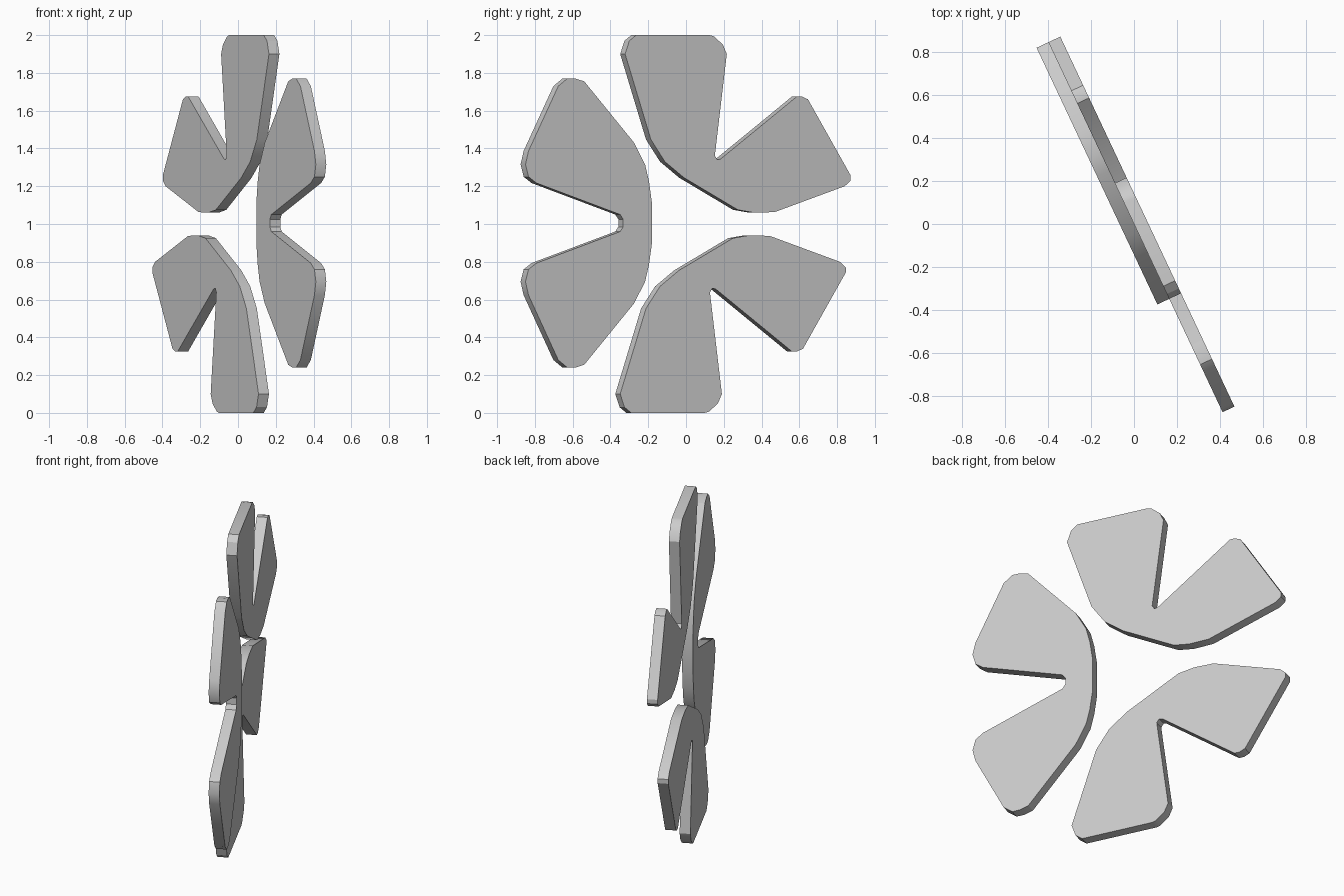
import bpy
import bmesh
import math
from mathutils import Matrix, Vector

default_cube = bpy.data.objects.get("Cube")
if default_cube:
    bpy.data.objects.remove(default_cube, do_unlink=True)

# Single plain grey
grey = bpy.data.materials.new("plain grey")
grey.use_nodes = True
grey.diffuse_color = (0.6, 0.6, 0.6, 1)
grey.node_tree.nodes["Principled BSDF"].inputs["Base Color"].default_value = grey.diffuse_color

THICKNESS = 0.061
# The upright emblem plane is turned about z: along, up and normal directions
along = Vector((-0.426, 0.905, 0)).normalized()
up = Vector((0, 0, 1))
normal = along.cross(up)
plane = Matrix((along, up, normal)).transposed().to_4x4()


def add_plate(name, outline, centre_height, back_offset):
    """Extrude a flat outline into a plate standing in the turned plane."""
    bm = bmesh.new()
    face = bm.faces.new([bm.verts.new((u, v, back_offset)) for u, v in outline])
    result = bmesh.ops.extrude_face_region(bm, geom=[face], use_keep_orig=True)
    moved = [g for g in result["geom"] if isinstance(g, bmesh.types.BMVert)]
    bmesh.ops.translate(bm, verts=moved, vec=(0, 0, THICKNESS))
    bmesh.ops.recalc_face_normals(bm, faces=bm.faces)
    bm.transform(Matrix.Translation((0, 0, centre_height)) @ plane)
    mesh = bpy.data.meshes.new(name)
    bm.to_mesh(mesh)
    bm.free()
    mesh.materials.append(grey)
    plate = bpy.data.objects.new(name, mesh)
    bpy.context.collection.objects.link(plate)
    bpy.ops.object.select_all(action="DESELECT")
    plate.select_set(True)
    bpy.context.view_layer.objects.active = plate
    bpy.ops.object.shade_smooth_by_angle(angle=math.radians(30))
    return plate


def flipped(outline):
    """Mirror an outline about the horizontal centre line."""
    return [(u, -v) for u, v in reversed(outline)]


# Two-lobed petal above the centre line: outer curve, lobe, notch, lobe
upper_petal = [
    (-0.04, 0.245), (0.275, 0.075), (0.37, 0.06), (0.49, 0.063),
    (0.9, 0.2), (0.935, 0.23), (0.935, 0.257),
    (0.685, 0.66), (0.65, 0.675), (0.62, 0.675), (0.58, 0.645),
    (0.175, 0.345), (0.155, 0.34), (0.14, 0.362),
    (0.21, 0.9), (0.187, 0.95), (0.135, 0.993), (0.11, 1.0),
    (-0.32, 1.0), (-0.36, 0.97), (-0.385, 0.9),
    (-0.234, 0.447), (-0.152, 0.33),
]

# Upper half of the side petal, from the inner curve round to the notch
side_half = [
    (-0.227, 0.1), (-0.245, 0.22), (-0.268, 0.31), (-0.332, 0.425),
    (-0.624, 0.75), (-0.676, 0.765), (-0.723, 0.765), (-0.776, 0.725),
    (-0.95, 0.382), (-0.968, 0.31), (-0.95, 0.245), (-0.904, 0.212),
    (-0.414, 0.045), (-0.396, 0.02),
]

# The lower petal sits one layer behind the other two
add_plate("upper_petal", upper_petal, 1.0, 0)
add_plate("lower_petal", flipped(upper_petal), 1.0, -THICKNESS)
add_plate("side_petal", side_half + flipped(side_half), 1.005, 0)
